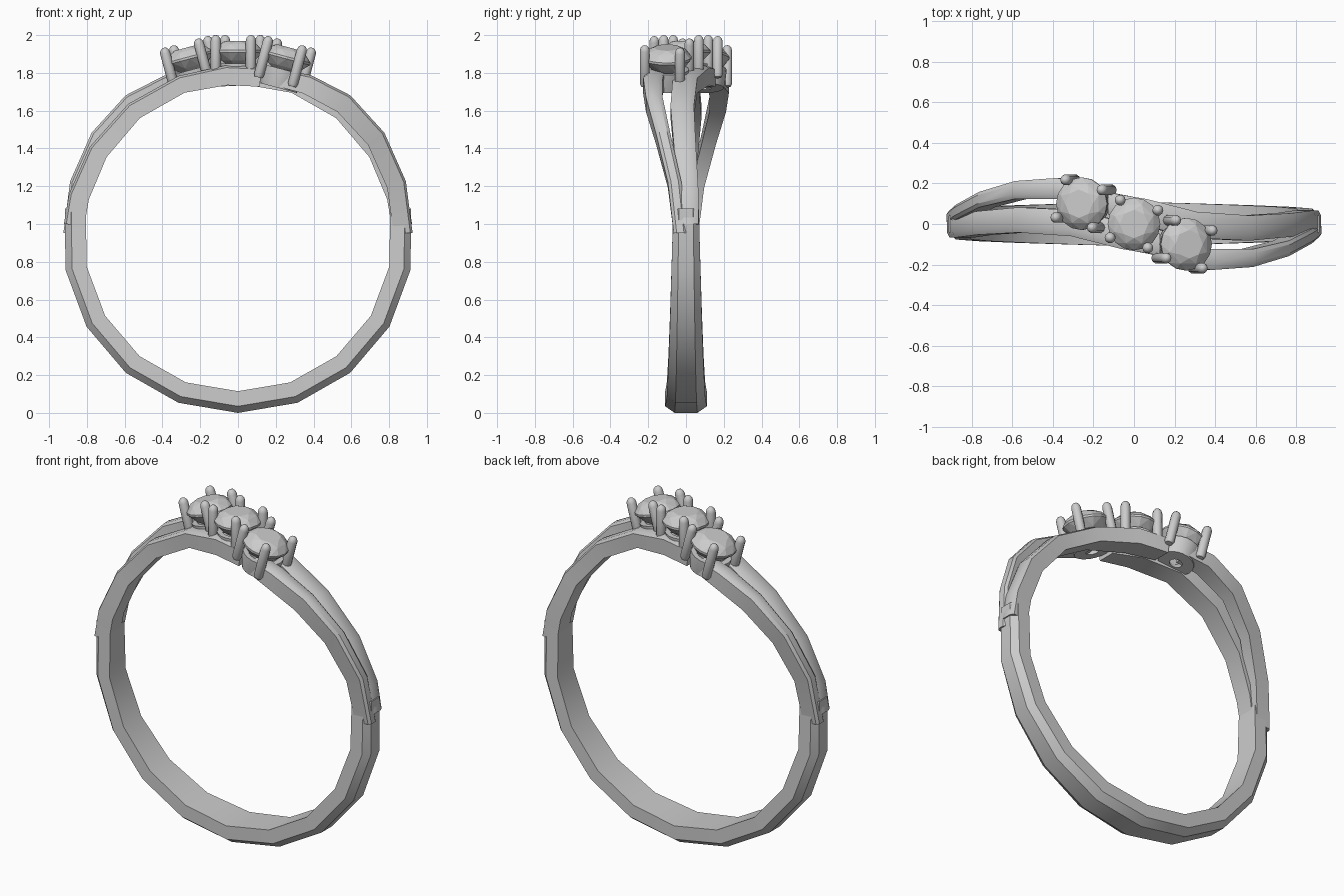
import bpy, bmesh
from math import sin, cos, radians, pi
from mathutils import Matrix, Vector

if "Cube" in bpy.data.objects:
    bpy.data.objects.remove(bpy.data.objects["Cube"])

CZ = 0.92  # height of the ring's axis


def finish(bm, name, angle=None):
    bmesh.ops.recalc_face_normals(bm, faces=bm.faces[:])
    me = bpy.data.meshes.new(name)
    bm.to_mesh(me)
    bm.free()
    ob = bpy.data.objects.new(name, me)
    bpy.context.collection.objects.link(ob)
    if angle:
        bpy.ops.object.select_all(action='DESELECT')
        ob.select_set(True)
        bpy.context.view_layer.objects.active = ob
        bpy.ops.object.shade_smooth_by_angle(angle=radians(angle))
    return ob


def band(name, stations, bevel, turn=0):
    """Sweep a chamfered strip; station = (angle from bottom, y, half width, r in, r out)."""
    bm = bmesh.new()
    rot = Matrix.Rotation(turn, 3, 'Z')
    rows = []
    for a, y, w, ri, ro in stations:
        t = radians(a)
        prof = [(-w, ri), (w, ri), (w, ro - bevel), (w * 0.55, ro), (-w * 0.55, ro), (-w, ro - bevel)]
        rows.append([bm.verts.new(rot @ Vector((r * sin(t), y + dy, -r * cos(t))) + Vector((0, 0, CZ)))
                     for dy, r in prof])
    for p, q in zip(rows, rows[1:]):
        for i in range(6):
            j = (i + 1) % 6
            bm.faces.new((p[i], p[j], q[j], q[i]))
    bm.faces.new(rows[0])
    bm.faces.new(rows[-1][::-1])
    return finish(bm, name, 32)


# Lower shank, widest at the bottom
shank = []
for a in range(-100, 101, 20):
    k = abs(a) / 100
    shank.append((a, 0, 0.11 - 0.042 * k, 0.805 + 0.012 * k, 0.92 + 0.01 * k))
band("shank", shank, 0.035)

# Split shoulders, repeated by a half turn
outer = [(92, -0.03, 0.035, 0.825, 0.925), (109, -0.06, 0.036, 0.835, 0.94),
         (126, -0.12, 0.038, 0.85, 0.958), (142, -0.168, 0.044, 0.855, 0.966),
         (156, -0.175, 0.052, 0.845, 0.95), (165, -0.15, 0.05, 0.835, 0.93)]
inner = [(95, 0.015, 0.052, 0.817, 0.925), (105, 0.012, 0.055, 0.817, 0.926),
         (122, -0.005, 0.058, 0.82, 0.924), (141, -0.02, 0.062, 0.825, 0.922),
         (160, -0.005, 0.065, 0.825, 0.92), (176, 0.055, 0.068, 0.817, 0.922),
         (188, 0.10, 0.055, 0.815, 0.92)]
for side, turn in (("right", 0), ("left", pi)):
    band(side + "_outer_shoulder", outer, 0.012, turn)
    band(side + "_inner_shoulder", inner, 0.012, turn)


def ring_pts(r, z, n, off=0.0):
    return [Vector((r * cos(2 * pi * (i + off) / n), r * sin(2 * pi * (i + off) / n), z)) for i in range(n)]


def lathe(bm, prof, n, closed=False):
    rows = [[bm.verts.new(p) for p in ring_pts(r, z, n)] for r, z in prof]
    pairs = list(zip(rows, rows[1:])) + ([(rows[-1], rows[0])] if closed else [])
    for p, q in pairs:
        for i in range(n):
            j = (i + 1) % n
            bm.faces.new((p[i], p[j], q[j], q[i]))
    if not closed:
        bm.faces.new(rows[0])
        bm.faces.new(rows[-1])


def setting(label, tilt, y):
    place = Matrix.Translation((0, y, CZ)) @ Matrix.Rotation(tilt, 4, 'Y') @ Matrix.Translation((0, 0, 1.0))
    # Faceted gem
    bm = bmesh.new()
    pts = (ring_pts(0.07, 0.05, 8) + ring_pts(0.103, 0.033, 8, 0.5) + ring_pts(0.13, 0.0, 16)
           + ring_pts(0.13, -0.012, 16) + ring_pts(0.095, -0.055, 8, 0.5) + [Vector((0, 0, -0.12))])
    bmesh.ops.convex_hull(bm, input=[bm.verts.new(p) for p in pts])
    finish(bm, label + "_gem").matrix_world = place
    # Open cup below the gem
    bm = bmesh.new()
    lathe(bm, [(0.115, -0.07), (0.112, -0.11), (0.1, -0.172), (0.035, -0.172), (0.085, -0.07)], 20, True)
    finish(bm, label + "_cup", 35).matrix_world = place
    # Four round-ended prongs
    for i in range(4):
        a = radians(30 + 90 * i)
        bm = bmesh.new()
        lathe(bm, [(0.02, -0.145), (0.027, -0.13), (0.027, 0.05), (0.023, 0.066), (0.013, 0.077), (0.003, 0.08)], 10)
        bmesh.ops.translate(bm, verts=bm.verts[:], vec=(0.136 * cos(a), 0.136 * sin(a), 0))
        finish(bm, f"{label}_prong_{i + 1}", 50).matrix_world = place


# Three gems on a diagonal, following the curve of the ring
for label, deg, y in (("left", -15, 0.1), ("centre", 0, 0), ("right", 15, -0.1)):
    setting(label, radians(deg), y)
